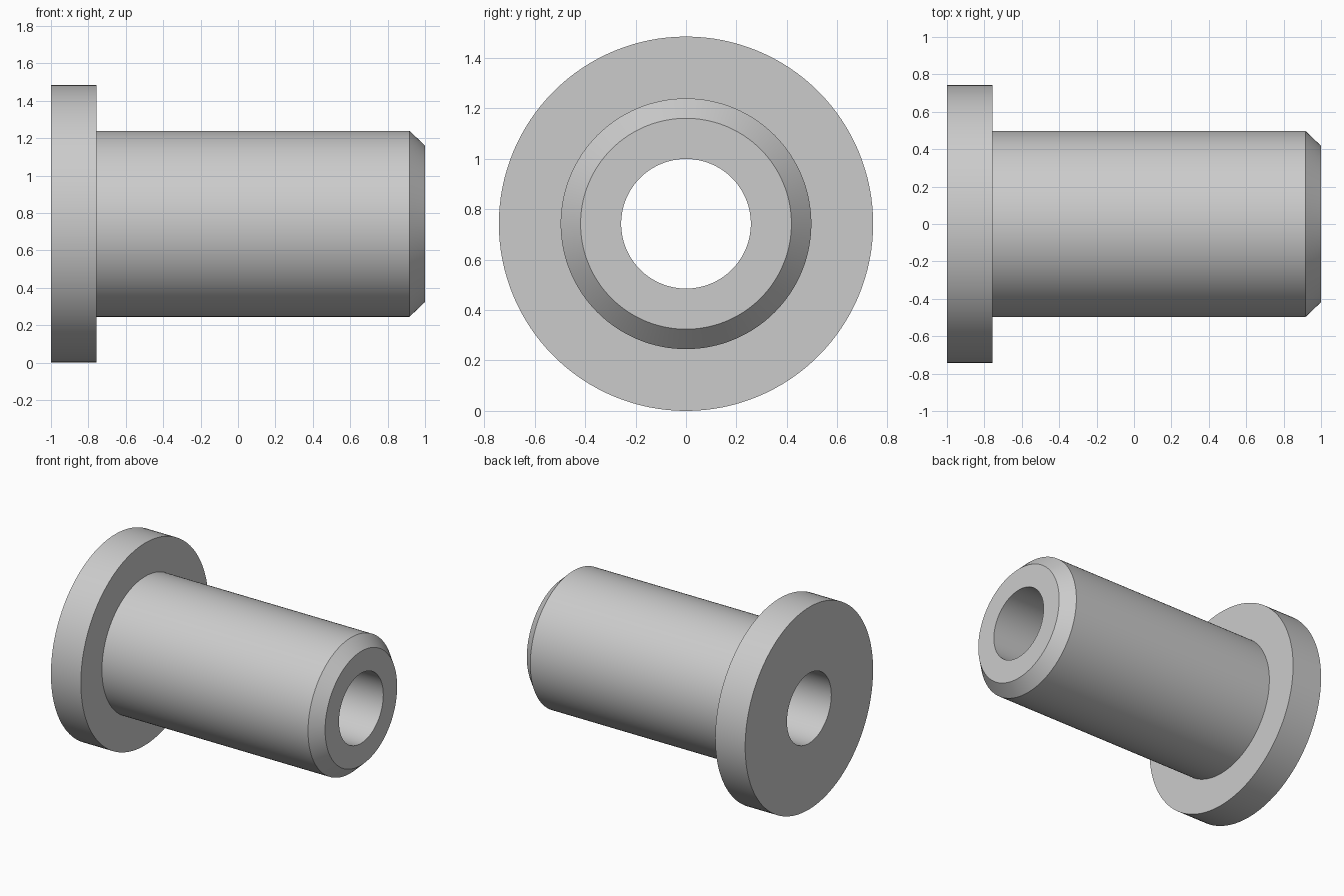
import bpy
import bmesh
import math
from mathutils import Matrix, Vector

cube = bpy.data.objects.get("Cube")
if cube:
    bpy.data.objects.remove(cube, do_unlink=True)

SEGMENTS = 128
FLANGE_R, BODY_R, TIP_R, BORE_R = 0.742, 0.497, 0.418, 0.257
FLANGE_END, CHAMFER_START = -0.757, 0.917

# Plain grey metal
grey = bpy.data.materials.new("light_grey")
grey.use_nodes = True
color = (0.6, 0.6, 0.6, 1.0)
grey.diffuse_color = color
grey.node_tree.nodes["Principled BSDF"].inputs["Base Color"].default_value = color

# Closed half section (position along axis, radius): flange, body, chamfer, bore
profile = [
    (-1, BORE_R), (-1, FLANGE_R), (FLANGE_END, FLANGE_R), (FLANGE_END, BODY_R),
    (CHAMFER_START, BODY_R), (1, TIP_R), (1, BORE_R),
]

# Revolve the section around the x axis
bm = bmesh.new()
verts = [bm.verts.new((x, 0, r)) for x, r in profile]
edges = [bm.edges.new((a, b)) for a, b in zip(verts, verts[1:] + verts[:1])]
bmesh.ops.spin(bm, geom=verts + edges, cent=(0, 0, 0), axis=(1, 0, 0),
               angle=math.tau, steps=SEGMENTS, use_merge=True)
bmesh.ops.remove_doubles(bm, verts=bm.verts, dist=0.0001)
bmesh.ops.recalc_face_normals(bm, faces=bm.faces)
bm.transform(Matrix.Translation(Vector((0, 0, FLANGE_R))))

mesh = bpy.data.meshes.new("flanged_bushing")
bm.to_mesh(mesh)
bm.free()
mesh.materials.append(grey)
bushing = bpy.data.objects.new("flanged_bushing", mesh)
bpy.context.collection.objects.link(bushing)

# Smooth round walls, sharp rims
bpy.ops.object.select_all(action="DESELECT")
bushing.select_set(True)
bpy.context.view_layer.objects.active = bushing
bpy.ops.object.shade_smooth_by_angle(angle=math.radians(30))
